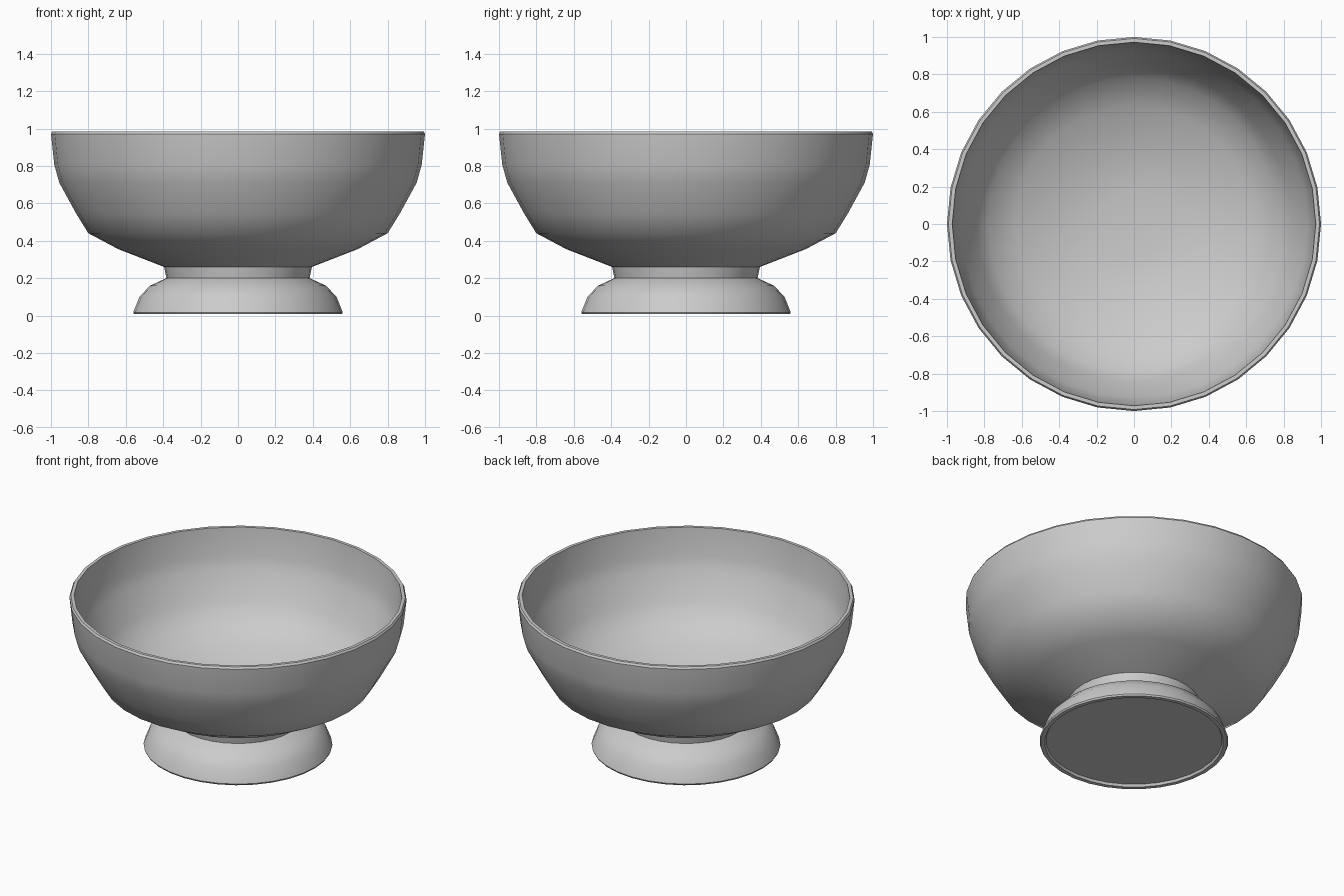
import bpy, bmesh, math

if "Cube" in bpy.data.objects:
    bpy.data.objects.remove(bpy.data.objects["Cube"])

SIDES = 32


def lathe(name, profile, angle):
    """Revolve an (r, z) profile about z; points with r = 0 become poles."""
    bm = bmesh.new()
    rings = []
    for r, z in profile:
        if r == 0:
            rings.append([bm.verts.new((0, 0, z))] * SIDES)
        else:
            rings.append([bm.verts.new((r * math.cos(2 * math.pi * i / SIDES),
                                        r * math.sin(2 * math.pi * i / SIDES), z))
                          for i in range(SIDES)])
    for a, b in zip(rings, rings[1:]):
        for i in range(SIDES):
            j = (i + 1) % SIDES
            quad = list(dict.fromkeys((a[i], a[j], b[j], b[i])))
            bm.faces.new(quad)
    mesh = bpy.data.meshes.new(name)
    bm.to_mesh(mesh)
    bm.free()
    obj = bpy.data.objects.new(name, mesh)
    bpy.context.collection.objects.link(obj)
    bpy.ops.object.select_all(action='DESELECT')
    bpy.context.view_layer.objects.active = obj
    obj.select_set(True)
    bpy.ops.object.shade_smooth_by_angle(angle=math.radians(angle))
    return obj


# Bowl: outer wall up, over the thin lip, inner wall down to the centre
lathe("bowl", [
    (0.395, 0.26), (0.64, 0.355), (0.80, 0.44), (0.865, 0.545),
    (0.955, 0.71), (0.982, 0.805), (1.0, 0.972), (0.992, 0.985),
    (0.972, 0.985), (0.955, 0.81), (0.928, 0.72), (0.842, 0.56),
    (0.78, 0.465), (0.63, 0.385), (0.38, 0.29), (0.18, 0.27), (0, 0.265),
], 35)

# Flared foot: recessed underside, base ring, rounded flare and neck
lathe("foot", [
    (0, 0.022), (0.522, 0.022), (0.53, 0.007), (0.555, 0.007),
    (0.56, 0.017), (0.527, 0.10), (0.47, 0.16), (0.383, 0.20), (0.395, 0.26),
], 32)
